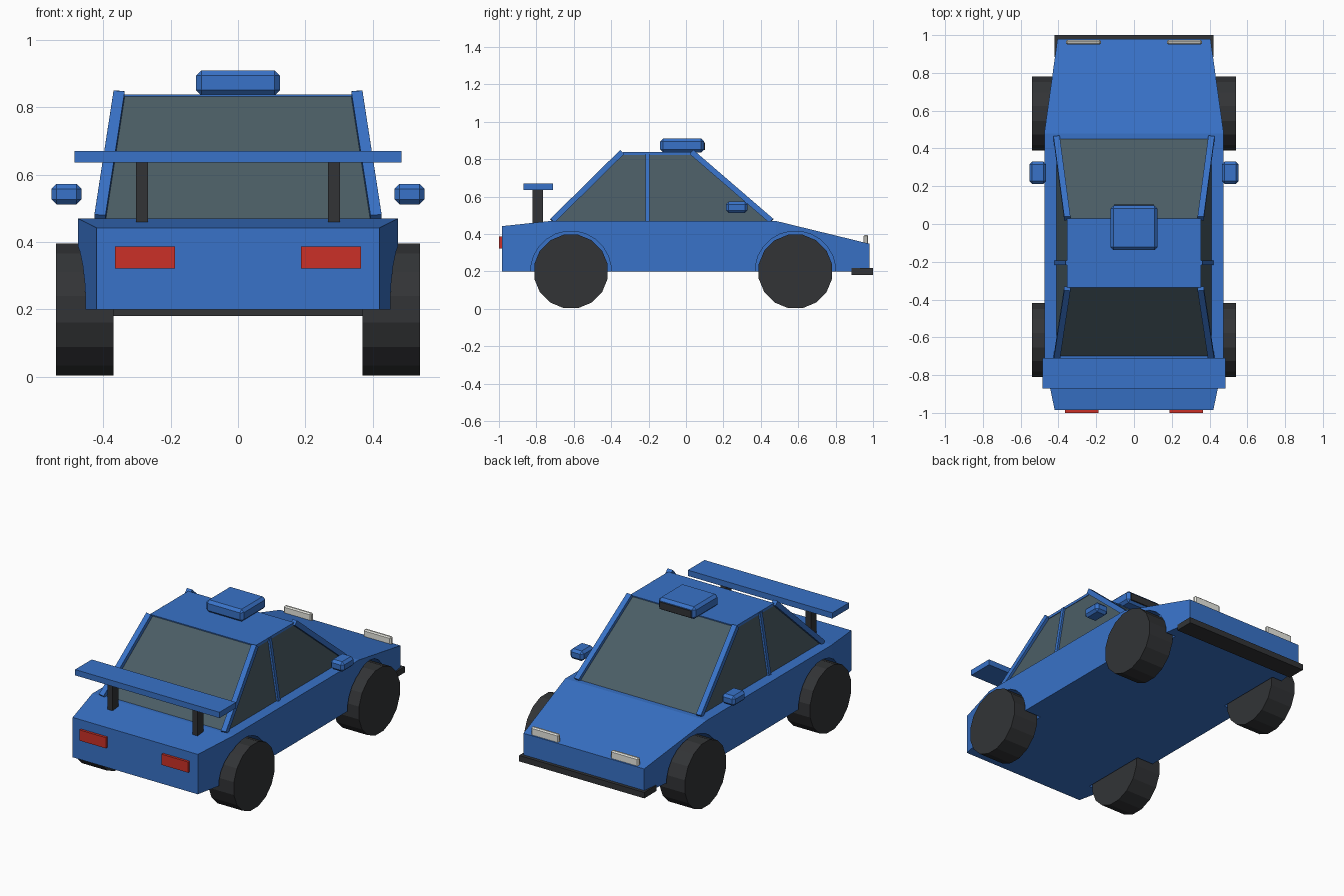
import bpy, bmesh, math
from mathutils import Vector

if "Cube" in bpy.data.objects:
    bpy.data.objects.remove(bpy.data.objects["Cube"])


def material(name, rgb):
    m = bpy.data.materials.new(name)
    m.diffuse_color = (*rgb, 1)
    m.use_nodes = True
    m.node_tree.nodes["Principled BSDF"].inputs["Base Color"].default_value = m.diffuse_color
    return m


BLUE = material("blue_paint", (0.04, 0.17, 0.58))
GLASS = material("tinted_glass", (0.07, 0.11, 0.13))
BLACK = material("rubber", (0.032, 0.034, 0.037))
RED = material("red_lens", (0.60, 0.03, 0.02))
WHITE = material("white_lens", (0.82, 0.82, 0.76))


def finish(name, bm, mat):
    bmesh.ops.recalc_face_normals(bm, faces=bm.faces)
    me = bpy.data.meshes.new(name)
    bm.to_mesh(me)
    bm.free()
    ob = bpy.data.objects.new(name, me)
    bpy.context.collection.objects.link(ob)
    if mat:
        me.materials.append(mat)
    return ob


def loft(name, rings, mat):
    """Skin a list of equal-length point rings and cap both ends."""
    bm = bmesh.new()
    loops = [[bm.verts.new(p) for p in r] for r in rings]
    n = len(loops[0])
    for a, b in zip(loops, loops[1:]):
        for i in range(n):
            j = (i + 1) % n
            bm.faces.new((a[i], a[j], b[j], b[i]))
    bm.faces.new(loops[0])
    bm.faces.new(loops[-1])
    return finish(name, bm, mat)


def box(name, x, y, z, mat, bevel=0):
    bm = bmesh.new()
    bmesh.ops.create_cube(bm, size=1)
    for v in bm.verts:
        v.co = [(lo + hi) / 2 + c * (hi - lo) for c, (lo, hi) in zip(v.co, (x, y, z))]
    if bevel:
        bmesh.ops.bevel(bm, geom=bm.edges[:], offset=bevel, segments=1, affect='EDGES')
    return finish(name, bm, mat)


def pair(name, x, y, z, mat, bevel=0):
    box(name + "_right", x, y, z, mat, bevel)
    box(name + "_left", (-x[1], -x[0]), y, z, mat, bevel)


def disc(name, x0, x1, y, z, r, sides, mat):
    rings = []
    for x in (x0, x1):
        rings.append([(x, y + r * math.cos(t), z + r * math.sin(t)) for t in
                      (2 * math.pi * (i + 0.5) / sides for i in range(sides))])
    return loft(name, rings, mat)


def beam(name, a, b, w, d, mat):
    """Square-ended bar from a to b."""
    a, b = Vector(a), Vector(b)
    u = (b - a).normalized()
    s = Vector((1, 0, 0))
    s = (s - u * s.dot(u)).normalized()
    t = u.cross(s)
    rings = [[p + s * i * w / 2 + t * j * d / 2
              for i, j in ((-1, -1), (1, -1), (1, 1), (-1, 1))] for p in (a, b)]
    loft(name, rings, mat)


# body shell: (y, half width, top height)
stations = [(-0.985, 0.42, 0.442), (-0.72, 0.475, 0.47), (0.48, 0.475, 0.47), (0.98, 0.405, 0.348)]
body = loft("body", [[(-w, y, 0.2), (w, y, 0.2), (w, y, h), (-w, y, h)]
                     for y, w, h in stations], BLUE)

# wheels and wheel arches
cutters = []
for end, y in (("rear", -0.615), ("front", 0.585)):
    for side, s in (("right", 1), ("left", -1)):
        disc(f"wheel_{end}_{side}", s * 0.37, s * 0.54, y, 0.2, 0.2, 16, BLACK)
        c = disc(f"arch_cutter_{end}_{side}", s * 0.362, s * 0.6, y, 0.2, 0.216, 24, BLUE)
        c.hide_render = True
        mod = body.modifiers.new("arch", 'BOOLEAN')
        mod.operation, mod.solver, mod.object = 'DIFFERENCE', 'EXACT', c
        cutters.append(c)
cut_mesh = bpy.data.meshes.new_from_object(body.evaluated_get(bpy.context.evaluated_depsgraph_get()))
body.modifiers.clear()
body.data = cut_mesh
for c in cutters:
    bpy.data.objects.remove(c)

# glasshouse and roof
loft("windows", [[(-w, y0, z), (w, y0, z), (w, y1, z), (-w, y1, z)]
                 for w, y0, y1, z in ((0.41, -0.705, 0.455, 0.465), (0.35, -0.337, 0.03, 0.832))], GLASS)
box("roof", (-0.355, 0.355), (-0.337, 0.03), (0.822, 0.838), BLUE)

# window pillars
for side, s in (("right", 1), ("left", -1)):
    beam(f"rear_pillar_{side}", (s * 0.41, -0.715, 0.47), (s * 0.353, -0.342, 0.838), 0.033, 0.03, BLUE)
    beam(f"front_pillar_{side}", (s * 0.41, 0.457, 0.47), (s * 0.353, 0.03, 0.838), 0.033, 0.03, BLUE)
    beam(f"middle_pillar_{side}", (s * 0.411, -0.205, 0.465), (s * 0.351, -0.205, 0.832), 0.022, 0.022, BLUE)

# roof scoop with dark intake
box("roof_scoop", (-0.125, 0.125), (-0.138, 0.097), (0.835, 0.91), BLUE, 0.016)
box("scoop_intake", (-0.105, 0.105), (0.08, 0.102), (0.848, 0.89), BLACK)

# mirrors
pair("mirror", (0.465, 0.554), (0.213, 0.33), (0.512, 0.573), BLUE, 0.015)

# rear wing
box("rear_wing", (-0.485, 0.485), (-0.87, -0.71), (0.636, 0.671), BLUE)
pair("wing_support", (0.268, 0.303), (-0.82, -0.765), (0.45, 0.638), BLACK)

# lights and front splitter
pair("tail_light", (0.187, 0.365), (-1.0, -0.97), (0.322, 0.387), RED)
pair("head_light", (0.175, 0.36), (0.95, 0.974), (0.33, 0.396), WHITE, 0.007)
box("front_splitter", (-0.42, 0.42), (0.885, 1.0), (0.181, 0.217), BLACK)
